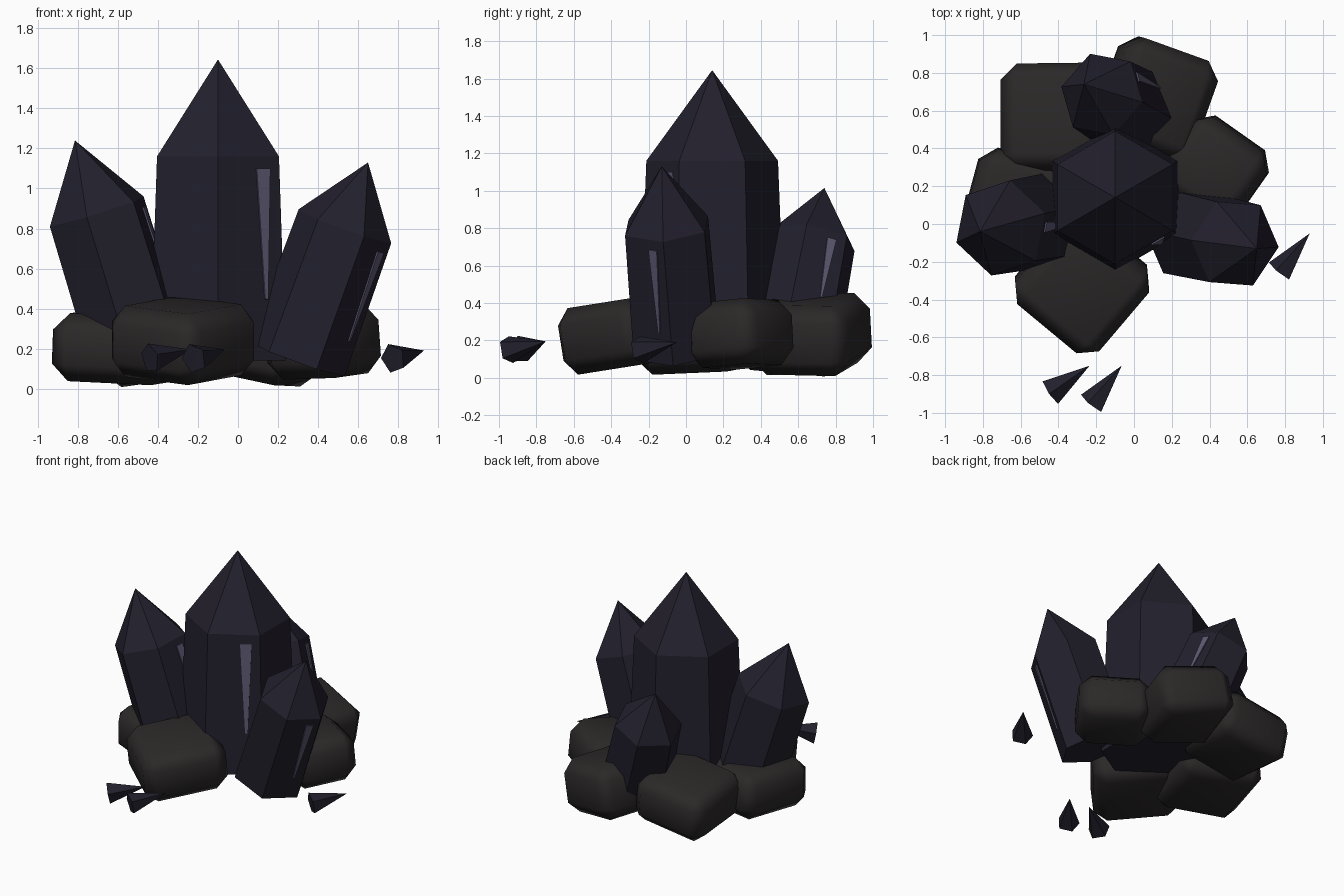
import bpy, bmesh, math
from mathutils import Vector, Euler, Matrix

if "Cube" in bpy.data.objects:
    bpy.data.objects.remove(bpy.data.objects["Cube"])


def material(name, rgb):
    m = bpy.data.materials.new(name)
    m.diffuse_color = (*rgb, 1)
    m.use_nodes = True
    m.node_tree.nodes["Principled BSDF"].inputs["Base Color"].default_value = m.diffuse_color
    return m


CRYSTAL = material("dark_crystal", (0.016, 0.014, 0.025))
GLINT = material("crystal_glint", (0.11, 0.10, 0.17))
ROCK = material("dark_rock", (0.024, 0.021, 0.021))


def add_object(name, bm, mat):
    bmesh.ops.recalc_face_normals(bm, faces=bm.faces)
    me = bpy.data.meshes.new(name)
    bm.to_mesh(me)
    bm.free()
    me.materials.append(mat)
    ob = bpy.data.objects.new(name, me)
    bpy.context.collection.objects.link(ob)
    return ob


def spire(name, base, tip, rings, sides, rot):
    """Pointed prism; rings are (fraction along axis, radius). Returns the ring points."""
    base, tip = Vector(base), Vector(tip)
    axis = tip - base
    turn = Vector((0, 0, 1)).rotation_difference(axis)
    pts = []
    for t, r in rings:
        angles = [math.radians(rot) + math.tau * i / sides for i in range(sides)]
        pts.append([base + axis * t + turn @ Vector((r * math.cos(a), r * math.sin(a), 0))
                    for a in angles])
    bm = bmesh.new()
    vs = [[bm.verts.new(p) for p in ring] for ring in pts]
    top = bm.verts.new(tip)
    bm.faces.new(vs[0])
    for i in range(sides):
        j = (i + 1) % sides
        for lo, hi in zip(vs, vs[1:]):
            bm.faces.new((lo[i], lo[j], hi[j], hi[i]))
        bm.faces.new((vs[-1][i], vs[-1][j], top))
    add_object(name, bm, CRYSTAL)
    return pts


def glint(name, pts, side, across, width, t_low, t_high):
    """Thin tapered sliver lying on one side face of a crystal."""
    n = len(pts[0])
    a, b = side % n, (side + 1) % n
    lo, hi = pts[0], pts[1]

    def on_face(u, t):
        return lo[a].lerp(hi[a], t).lerp(lo[b].lerp(hi[b], t), u)

    out = (hi[b] - hi[a]).cross(hi[a] - lo[a]).normalized()
    quad = [on_face(across - width * 0.1, t_low), on_face(across + width * 0.1, t_low),
            on_face(across + width / 2, t_high), on_face(across - width / 2, t_high)]
    bm = bmesh.new()
    back = [bm.verts.new(p - out * 0.008) for p in quad]
    front = [bm.verts.new(p + out * 0.008) for p in quad]
    bm.faces.new(back)
    bm.faces.new(front)
    for i in range(4):
        j = (i + 1) % 4
        bm.faces.new((back[i], back[j], front[j], front[i]))
    add_object(name, bm, GLINT)


# Crystals: name, base, tip, (base radius, shoulder radius), shoulder fraction, rotation,
# glint (side, across, width, low, high)
crystals = [
    ("main_crystal", (-0.10, 0.14, 0.14), (-0.10, 0.14, 1.645), (0.392, 0.352), 0.678, 30,
     (4, 0.73, 0.22, 0.30, 0.94)),
    ("left_crystal", (-0.475, 0.02, 0.13), (-0.815, -0.04, 1.24), (0.265, 0.258), 0.68, 18,
     (5, 0.70, 0.22, 0.32, 0.94)),
    ("right_crystal", (0.295, -0.05, 0.15), (0.65, -0.13, 1.13), (0.255, 0.247), 0.675, -5,
     (5, 0.72, 0.22, 0.25, 0.92)),
    ("back_crystal", (-0.01, 0.594, 0.27), (-0.265, 0.74, 1.015), (0.246, 0.232), 0.632, -12,
     (0, 0.65, 0.22, 0.25, 0.92)),
]
for name, base, tip, (r0, r1), shoulder, rot, g in crystals:
    pts = spire(name, base, tip, [(0, r0), (shoulder, r1)], 6, rot)
    glint(name + "_glint", pts, *g)

# Loose shards lying in front and at the right
shards = [((-0.44, -0.89, 0.15), (-0.235, -0.75, 0.195)),
          ((-0.22, -0.95, 0.15), (-0.065, -0.75, 0.195)),
          ((0.775, -0.25, 0.15), (0.93, -0.05, 0.19))]
for i, (base, tip) in enumerate(shards):
    spire(f"shard_{i + 1}", base, tip, [(0, 0.076)], 5, 0)

# Base rocks: name, centre, size, rotation in degrees (heading first, then world tilts)
rocks = [
    ("front_rock", (-0.275, -0.32, 0.24), (0.58, 0.58, 0.36), (9, 0, 50)),
    ("left_rock", (-0.585, 0.065, 0.205), (0.60, 0.58, 0.34), (3, 2, -15)),
    ("back_left_rock", (-0.41, 0.56, 0.23), (0.57, 0.57, 0.36), (-5, -8, 0)),
    ("back_rock", (0.115, 0.665, 0.235), (0.53, 0.56, 0.38), (3, 11, -20)),
    ("right_rock", (0.425, 0.29, 0.235), (0.49, 0.46, 0.35), (3, -4, -35)),
]
for name, centre, size, rot in rocks:
    bm = bmesh.new()
    bmesh.ops.create_cube(bm, size=1)
    turn = Euler([math.radians(a) for a in rot], 'ZYX').to_matrix().to_4x4()
    bm.transform(Matrix.Translation(centre) @ turn @ Matrix.Diagonal((*size, 1)))
    bmesh.ops.bevel(bm, geom=bm.edges[:], offset=0.085, segments=1, affect='EDGES')
    for f in bm.faces:
        f.smooth = True
    ob = add_object(name, bm, ROCK)
    # flat sides stay flat, chamfers blend between them
    ob.modifiers.new("face_weighted_normals", 'WEIGHTED_NORMAL')
